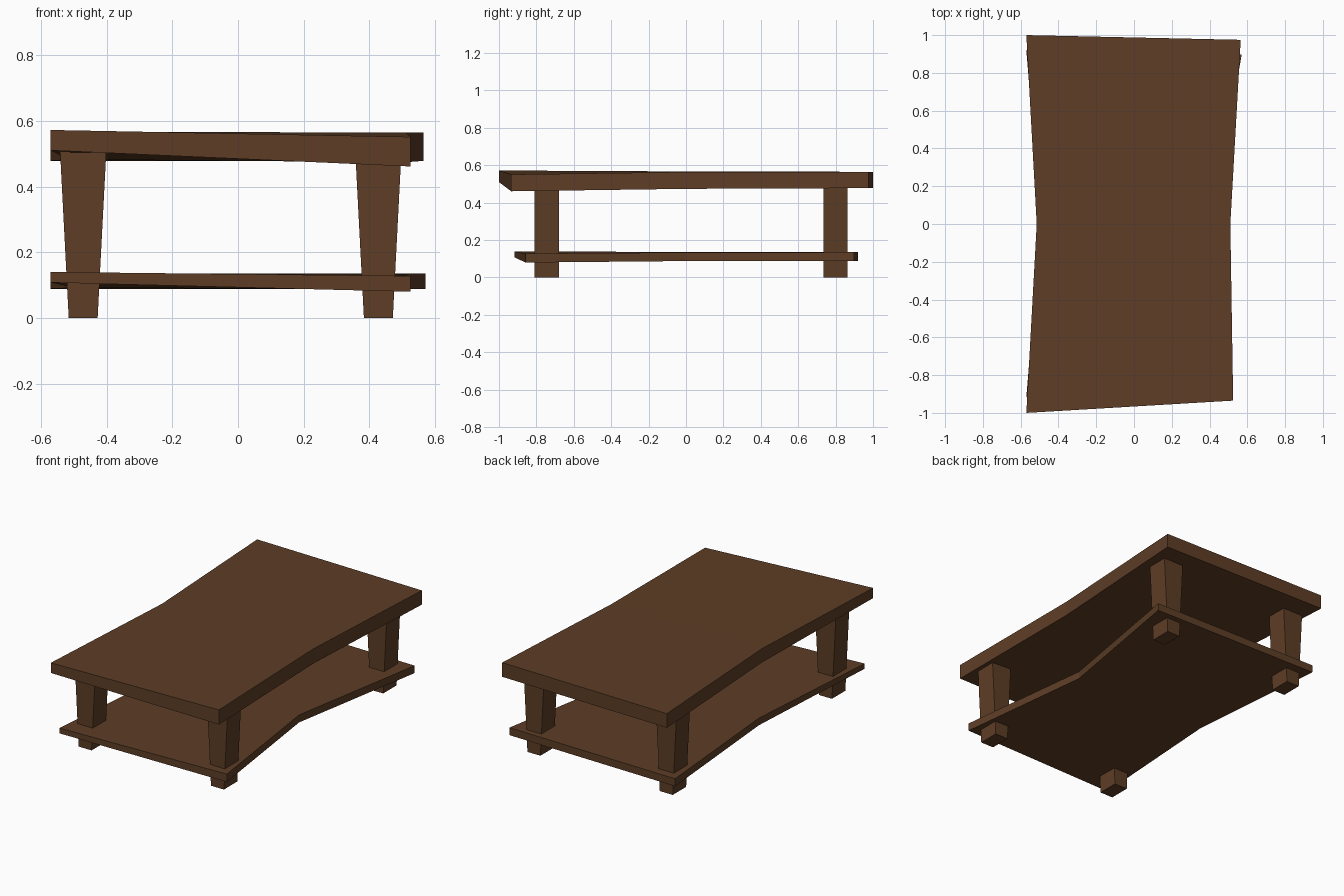
import bpy, bmesh

if "Cube" in bpy.data.objects:
    bpy.data.objects.remove(bpy.data.objects["Cube"])

wood = bpy.data.materials.new("dark brown wood")
wood.diffuse_color = (0.11, 0.047, 0.019, 1)
wood.use_nodes = True
wood.node_tree.nodes["Principled BSDF"].inputs["Base Color"].default_value = wood.diffuse_color


def finish(name, bm):
    bmesh.ops.recalc_face_normals(bm, faces=bm.faces)
    me = bpy.data.meshes.new(name)
    bm.to_mesh(me)
    bm.free()
    me.materials.append(wood)
    ob = bpy.data.objects.new(name, me)
    bpy.context.collection.objects.link(ob)
    return ob


def slab(name, rows):
    """Loft rectangular cross-sections; each row is a (left, right) pair of (x, y, z_bottom, z_top)."""
    bm = bmesh.new()
    rings = []
    for (lx, ly, lb, lt), (rx, ry, rb, rt) in rows:
        pts = [(lx, ly, lb), (rx, ry, rb), (rx, ry, rt), (lx, ly, lt)]
        rings.append([bm.verts.new(p) for p in pts])
    for a, b in zip(rings, rings[1:]):
        for i in range(4):
            j = (i + 1) % 4
            bm.faces.new((a[i], a[j], b[j], b[i]))
    bm.faces.new(rings[0])
    bm.faces.new(rings[-1])
    return finish(name, bm)


# Uneven, waisted table top (front, middle, back)
slab("table_top", [
    ((-0.57, -1.0, 0.51, 0.572), (0.525, -0.935, 0.461, 0.551)),
    ((-0.515, 0, 0.482, 0.567), (0.51, 0, 0.474, 0.564)),
    ((-0.57, 1.0, 0.478, 0.565), (0.565, 0.975, 0.478, 0.565)),
])

# Lower shelf, waisted more strongly on the right
slab("lower_shelf", [
    ((-0.57, -0.917, 0.108, 0.14), (0.525, -0.858, 0.08, 0.128)),
    ((-0.495, 0, 0.092, 0.136), (0.415, 0, 0.088, 0.134)),
    ((-0.57, 0.92, 0.089, 0.135), (0.57, 0.897, 0.089, 0.135)),
])

# Legs, flaring in width toward the top
for side, cx in (("left", -0.471), ("right", 0.427)):
    for end, cy in (("front", -0.744), ("back", 0.799)):
        bm = bmesh.new()
        bmesh.ops.create_cube(bm, size=1)
        for v in bm.verts:
            top = v.co.z > 0
            v.co.x = cx + v.co.x * (0.142 if top else 0.088)
            v.co.y = cy + v.co.y * 0.13
            v.co.z = 0.52 if top else 0
        finish(f"{end}_{side}_leg", bm)
